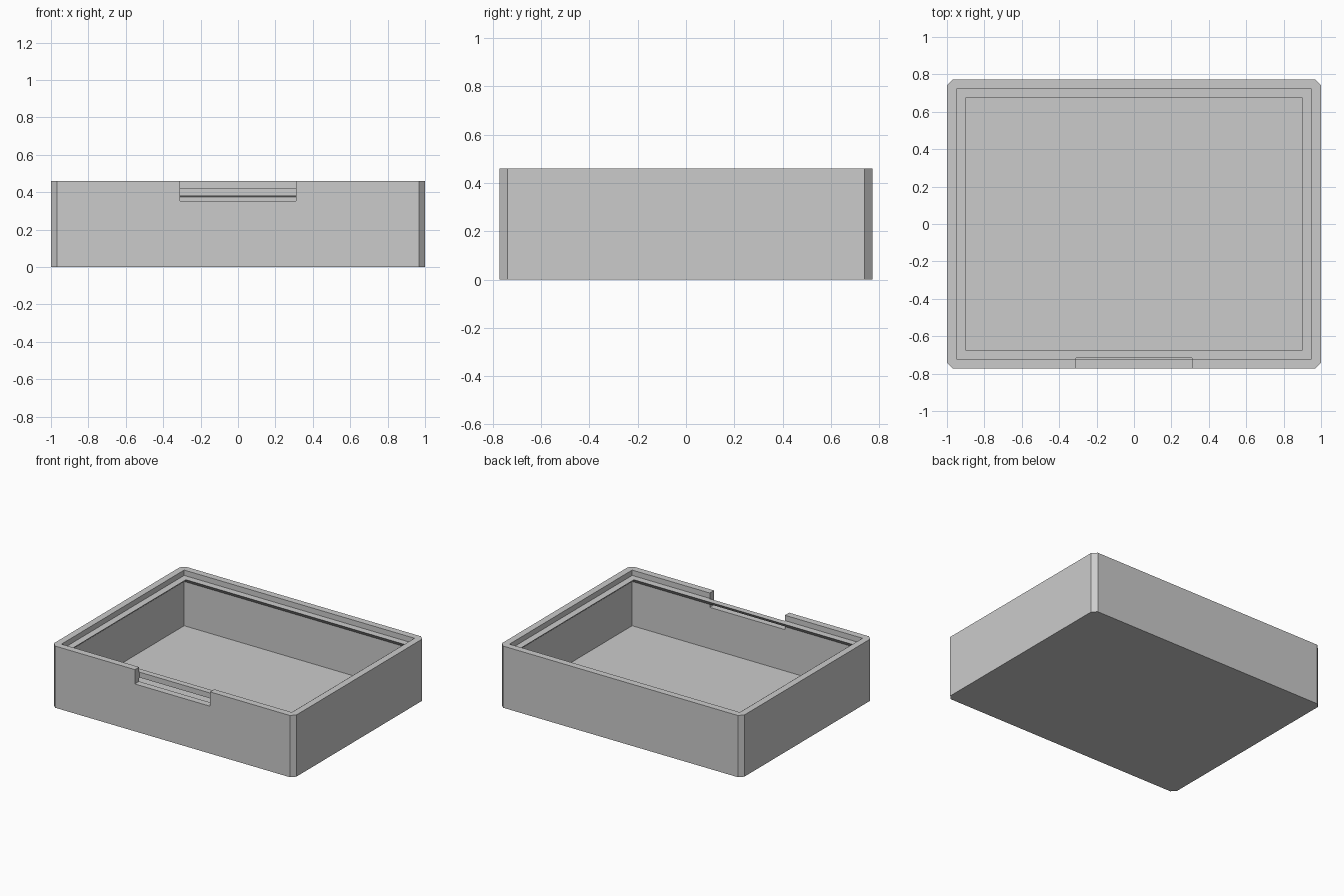
import bpy
import bmesh

cube = bpy.data.objects.get("Cube")
if cube:
    bpy.data.objects.remove(cube, do_unlink=True)

HALF_X, HALF_Y, HEIGHT = 1.0, 0.7725, 0.46
WALL, LEDGE, CHAMFER = 0.05, 0.1, 0.032
FLOOR_Z, SLOPE_Z, LEDGE_Z = 0.045, 0.375, 0.42
NOTCH_HALF, NOTCH_Z, NOTCH_BACK = 0.31, 0.353, -0.717

grey = bpy.data.materials.new("light grey plastic")
grey.use_nodes = True
grey.diffuse_color = (0.6, 0.6, 0.6, 1)
grey.node_tree.nodes["Principled BSDF"].inputs["Base Color"].default_value = (0.6, 0.6, 0.6, 1)


def rect(x0, x1, y0, y1, z):
    return [(x0, y0, z), (x1, y0, z), (x1, y1, z), (x0, y1, z)]


def inset_rect(inset, z):
    x, y = HALF_X - inset, HALF_Y - inset
    return rect(-x, x, -y, y, z)


def loft(name, loops):
    """Closed solid through a stack of equal-length loops."""
    bm = bmesh.new()
    rings = [[bm.verts.new(p) for p in loop] for loop in loops]
    n = len(rings[0])
    for low, high in zip(rings, rings[1:]):
        for i in range(n):
            j = (i + 1) % n
            bm.faces.new((low[i], low[j], high[j], high[i]))
    bm.faces.new(rings[0][::-1])
    bm.faces.new(rings[-1])
    bmesh.ops.recalc_face_normals(bm, faces=bm.faces)
    mesh = bpy.data.meshes.new(name)
    bm.to_mesh(mesh)
    bm.free()
    mesh.materials.append(grey)
    obj = bpy.data.objects.new(name, mesh)
    bpy.context.collection.objects.link(obj)
    return obj


def chamfered(z):
    x, y, c = HALF_X, HALF_Y, CHAMFER
    return [(-x + c, -y, z), (x - c, -y, z), (x, -y + c, z), (x, y - c, z),
            (x - c, y, z), (-x + c, y, z), (-x, y - c, z), (-x, -y + c, z)]


# Tray body with chamfered upright corners
tray = loft("tray", [chamfered(0), chamfered(HEIGHT)])

# Cavity: straight walls, overhanging sloped ledge, then a recess for the lid
cavity = loft("cavity_cutter", [
    inset_rect(WALL, FLOOR_Z), inset_rect(WALL, SLOPE_Z),
    inset_rect(LEDGE, LEDGE_Z), inset_rect(WALL, LEDGE_Z),
    inset_rect(WALL, HEIGHT + 0.1)])

# Finger notch through the front wall
notch = loft("notch_cutter", [
    rect(-NOTCH_HALF, NOTCH_HALF, -HALF_Y - 0.1, NOTCH_BACK, z)
    for z in (NOTCH_Z, HEIGHT + 0.1)])

# Cut the solid, then drop the cutters
for cutter in (cavity, notch):
    cutter.hide_render = True
    mod = tray.modifiers.new(cutter.name, "BOOLEAN")
    mod.operation = "DIFFERENCE"
    mod.solver = "EXACT"
    mod.object = cutter
bpy.context.view_layer.update()
result = tray.evaluated_get(bpy.context.evaluated_depsgraph_get())
cut_mesh = bpy.data.meshes.new_from_object(result)
tray.modifiers.clear()
tray.data = cut_mesh
for cutter in (cavity, notch):
    bpy.data.objects.remove(cutter, do_unlink=True)
